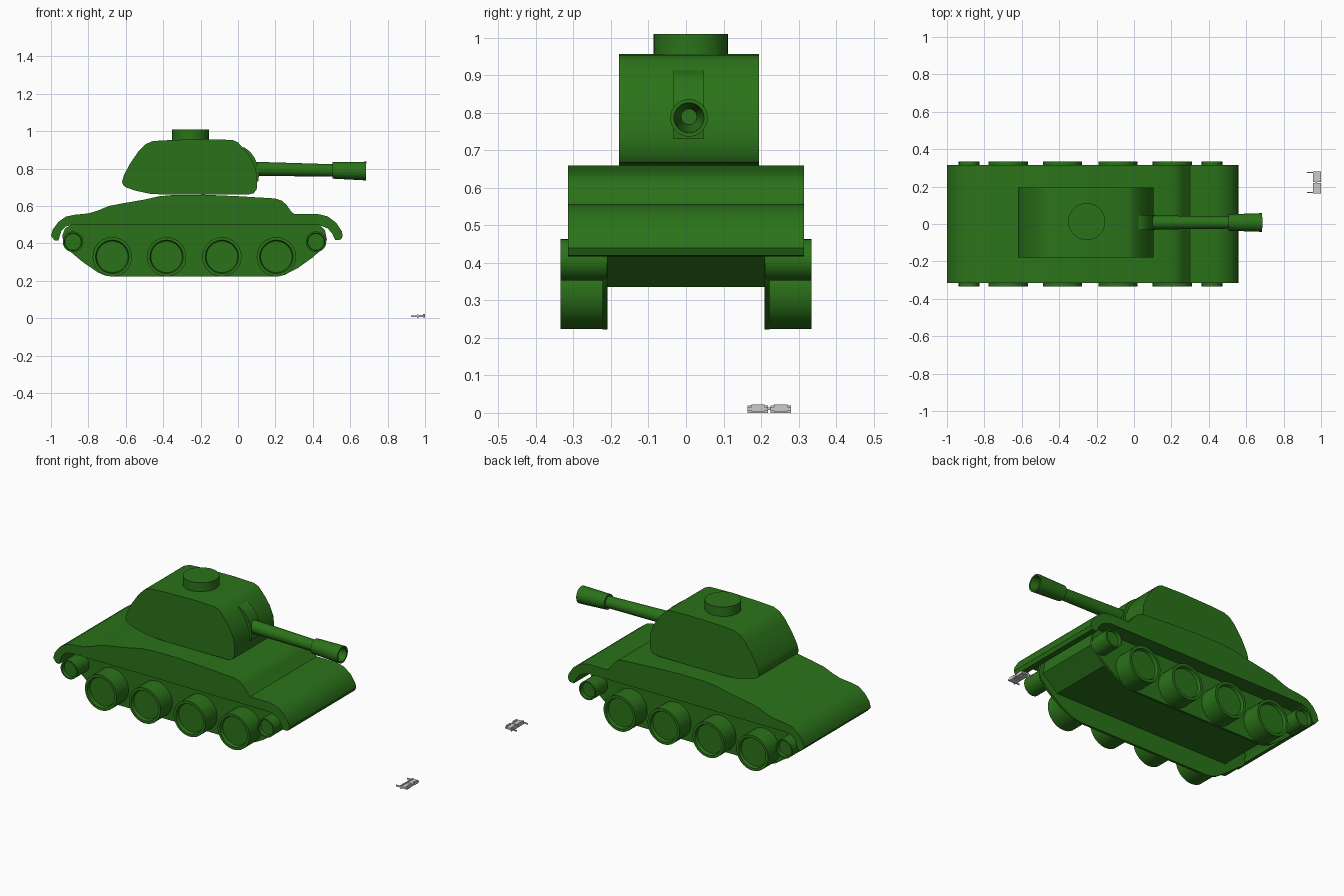
import bpy, bmesh
from math import pi, cos, sin, radians
from mathutils import Matrix, Vector

green = bpy.data.materials.new("green_paint")
green.diffuse_color = (0.024, 0.17, 0.01, 1)


def finish(name, bm, mat=green):
    bmesh.ops.remove_doubles(bm, verts=bm.verts, dist=1e-5)
    bmesh.ops.recalc_face_normals(bm, faces=bm.faces)
    me = bpy.data.meshes.new(name)
    bm.to_mesh(me)
    bm.free()
    ob = bpy.data.objects.new(name, me)
    bpy.context.collection.objects.link(ob)
    if mat:
        me.materials.append(mat)
    bpy.ops.object.select_all(action='DESELECT')
    ob.select_set(True)
    bpy.context.view_layer.objects.active = ob
    bpy.ops.object.shade_smooth_by_angle(angle=radians(35))
    return ob


def extrude(name, pts, y0, y1):
    """Side profile (x, z) extruded from y0 to y1."""
    bm = bmesh.new()
    a = [bm.verts.new((x, y0, z)) for x, z in pts]
    b = [bm.verts.new((x, y1, z)) for x, z in pts]
    bm.faces.new(a)
    bm.faces.new(b[::-1])
    for i in range(len(pts)):
        j = (i + 1) % len(pts)
        bm.faces.new((a[i], b[i], b[j], a[j]))
    return finish(name, bm)


def lathe(name, prof, mat4, seg=40):
    """Profile (radius, height) spun about local z."""
    bm = bmesh.new()
    rings = []
    for r, h in prof:
        if r == 0:
            rings.append([bm.verts.new(mat4 @ Vector((0, 0, h)))] * seg)
        else:
            rings.append([bm.verts.new(mat4 @ Vector((r * cos(2 * pi * k / seg), r * sin(2 * pi * k / seg), h)))
                          for k in range(seg)])
    for p, q in zip(rings, rings[1:]):
        for k in range(seg):
            m = (k + 1) % seg
            f = list(dict.fromkeys((p[k], p[m], q[m], q[k])))
            bm.faces.new(f)
    return finish(name, bm)


# Upper hull with curved fender lips at both ends
hull = [(-0.88, 0.50), (-0.92, 0.49), (-0.945, 0.465), (-0.96, 0.415), (-0.98, 0.415),
        (-1.0, 0.44), (-0.99, 0.475), (-0.96, 0.515), (-0.92, 0.543), (-0.87, 0.553),
        (-0.80, 0.56), (-0.75, 0.575), (-0.69, 0.60), (-0.60, 0.617), (-0.50, 0.634),
        (-0.42, 0.652), (-0.34, 0.659), (-0.18, 0.66), (0.0, 0.652), (0.20, 0.64),
        (0.235, 0.628), (0.26, 0.605), (0.285, 0.57), (0.30, 0.557), (0.43, 0.556),
        (0.48, 0.544), (0.525, 0.51), (0.555, 0.465), (0.56, 0.44), (0.55, 0.42),
        (0.52, 0.417), (0.505, 0.45), (0.48, 0.48), (0.43, 0.50)]
extrude("upper_hull", hull, -0.315, 0.315)

# Lower tub between the wheel plates
tub = [(-0.88, 0.51), (-0.91, 0.45), (-0.80, 0.335), (0.35, 0.335), (0.45, 0.42), (0.43, 0.51)]
extrude("lower_hull", tub, -0.212, 0.212)

# Thin side plates, wheels and end rollers on both sides
plate = [(-0.88, 0.505), (-0.925, 0.48), (-0.94, 0.44), (-0.93, 0.395), (-0.89, 0.35),
         (-0.83, 0.30), (-0.75, 0.245), (-0.71, 0.228), (-0.67, 0.222), (0.20, 0.222),
         (0.25, 0.232), (0.32, 0.268), (0.40, 0.325), (0.46, 0.38), (0.475, 0.42),
         (0.465, 0.47), (0.43, 0.505)]


def wheel(name, x, z, r, s):
    d = 0.123
    prof = [(0, 0), (r, 0), (r, d), (r * 0.85, d), (r * 0.8, d - 0.018), (0, d - 0.018)]
    lathe(name, prof, Matrix.Translation((x, s * 0.212, z)) @ Matrix.Rotation(-s * pi / 2, 4, 'X'))


for s, side in ((-1, "front"), (1, "back")):
    extrude(side + "_side_plate", plate, s * 0.209, s * 0.223)
    for i, x in enumerate((-0.672, -0.382, -0.086, 0.205)):
        wheel(f"{side}_wheel_{i + 1}", x, 0.328, 0.105, s)
    for i, x in enumerate((-0.882, 0.417)):
        wheel(f"{side}_roller_{i + 1}", x, 0.408, 0.055, s)

# Turret and gun mantlet
turret = [(-0.62, 0.73), (-0.61, 0.765), (-0.575, 0.83), (-0.53, 0.895), (-0.495, 0.93),
          (-0.455, 0.947), (-0.35, 0.953), (-0.17, 0.957), (-0.03, 0.953), (0.0, 0.94),
          (0.04, 0.895), (0.075, 0.845), (0.097, 0.79), (0.103, 0.73), (0.10, 0.69),
          (0.085, 0.668), (0.05, 0.66), (-0.38, 0.66), (-0.47, 0.665), (-0.55, 0.682),
          (-0.60, 0.70), (-0.615, 0.712)]
extrude("turret", turret, -0.178, 0.195)
mantlet = [(0.0, 0.915), (0.035, 0.912), (0.065, 0.89), (0.09, 0.855), (0.108, 0.81),
           (0.113, 0.77), (0.108, 0.73), (0.0, 0.72)]
extrude("gun_mantlet", mantlet, -0.033, 0.048)

# Roof hatch
lathe("hatch", [(0, 0), (0.099, 0), (0.099, 0.07), (0, 0.07)], Matrix.Translation((-0.253, 0.013, 0.94)))

# Barrel, drooping slightly, with a hollow flared muzzle
aim = Matrix.Translation((0.06, 0.008, 0.799)) @ Matrix.Rotation(pi / 2 + 0.02, 4, 'Y')
lathe("barrel", [(0, 0), (0.038, 0), (0.033, 0.46), (0, 0.46)], aim)
lathe("muzzle", [(0, 0.445), (0.044, 0.445), (0.05, 0.625), (0.04, 0.625), (0.021, 0.48), (0, 0.48)], aim)

# Loose grey track link lying on the ground
bm = bmesh.new()


def box(x0, x1, y0, y1, z0, z1):
    m = Matrix.Translation(((x0 + x1) / 2, (y0 + y1) / 2, (z0 + z1) / 2)) @ \
        Matrix.Diagonal((x1 - x0, y1 - y0, z1 - z0, 1))
    bmesh.ops.create_cube(bm, size=1, matrix=m)


for a, b, lug in ((0.164, 0.219, 0.166), (0.225, 0.28, 0.274)):
    box(0.956, 1.0, a, b, 0.006, 0.016)
    box(0.956, 0.964, a, b, 0.0, 0.02)
    box(0.99, 1.0, a + 0.01, b - 0.01, 0.004, 0.022)
    box(0.926, 0.96, lug, lug + 0.004, 0.006, 0.014)
box(0.97, 0.978, 0.21, 0.235, 0.008, 0.014)
finish("loose_track_link", bm, None)
